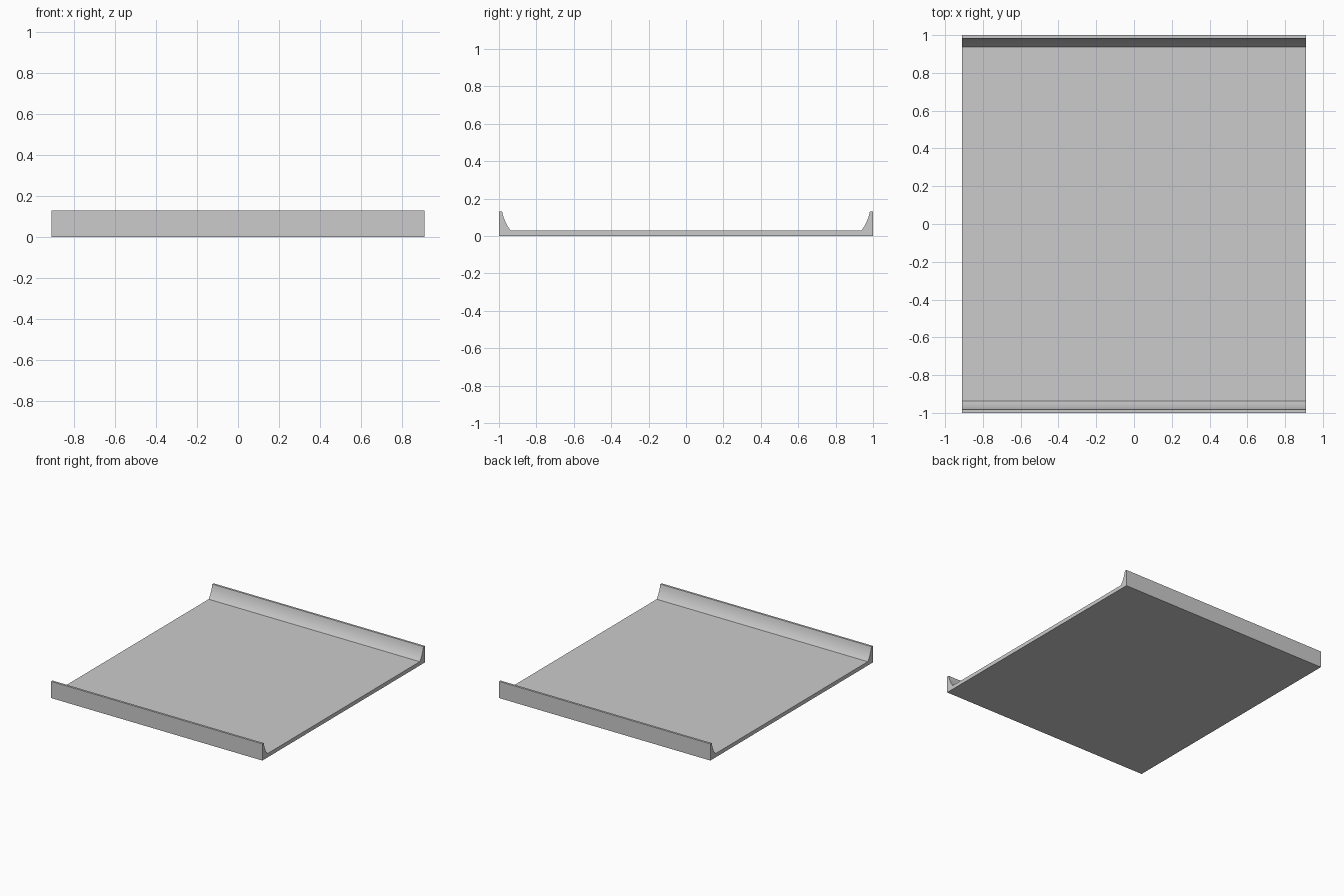
import bpy, bmesh
from mathutils import Vector

if "Cube" in bpy.data.objects:
    bpy.data.objects.remove(bpy.data.objects["Cube"])

HALF_X, HALF_Y = 0.91, 1.0
FLOOR_Z, LIP_Z = 0.03, 0.13
SEGMENTS = 6


def cove():
    # Concave inner face of a lip, from its top down to the floor
    a, b, c = Vector((0.983, LIP_Z)), Vector((0.972, 0.073)), Vector((0.938, FLOOR_Z))
    ts = [i / SEGMENTS for i in range(SEGMENTS + 1)]
    return [tuple(a * (1 - t) ** 2 + b * 2 * t * (1 - t) + c * t * t) for t in ts]


# Tray cross-section: right half, then its mirror image
half = [(HALF_Y, 0.0), (HALF_Y, LIP_Z)] + cove()
profile = half + [(-y, z) for y, z in reversed(half)]

# Extrude the section along x
bm = bmesh.new()
end = bm.faces.new([bm.verts.new((-HALF_X, y, z)) for y, z in profile])
new = bmesh.ops.extrude_face_region(bm, geom=[end], use_keep_orig=True)["geom"]
bmesh.ops.translate(bm, vec=(2 * HALF_X, 0, 0),
                    verts=[g for g in new if isinstance(g, bmesh.types.BMVert)])
bmesh.ops.recalc_face_normals(bm, faces=bm.faces)

mesh = bpy.data.meshes.new("tray")
bm.to_mesh(mesh)
bm.free()
tray = bpy.data.objects.new("tray", mesh)
bpy.context.collection.objects.link(tray)

# Smooth coves, sharp edges elsewhere
bpy.context.view_layer.objects.active = tray
tray.select_set(True)
bpy.ops.object.shade_smooth_by_angle(angle=0.5)
